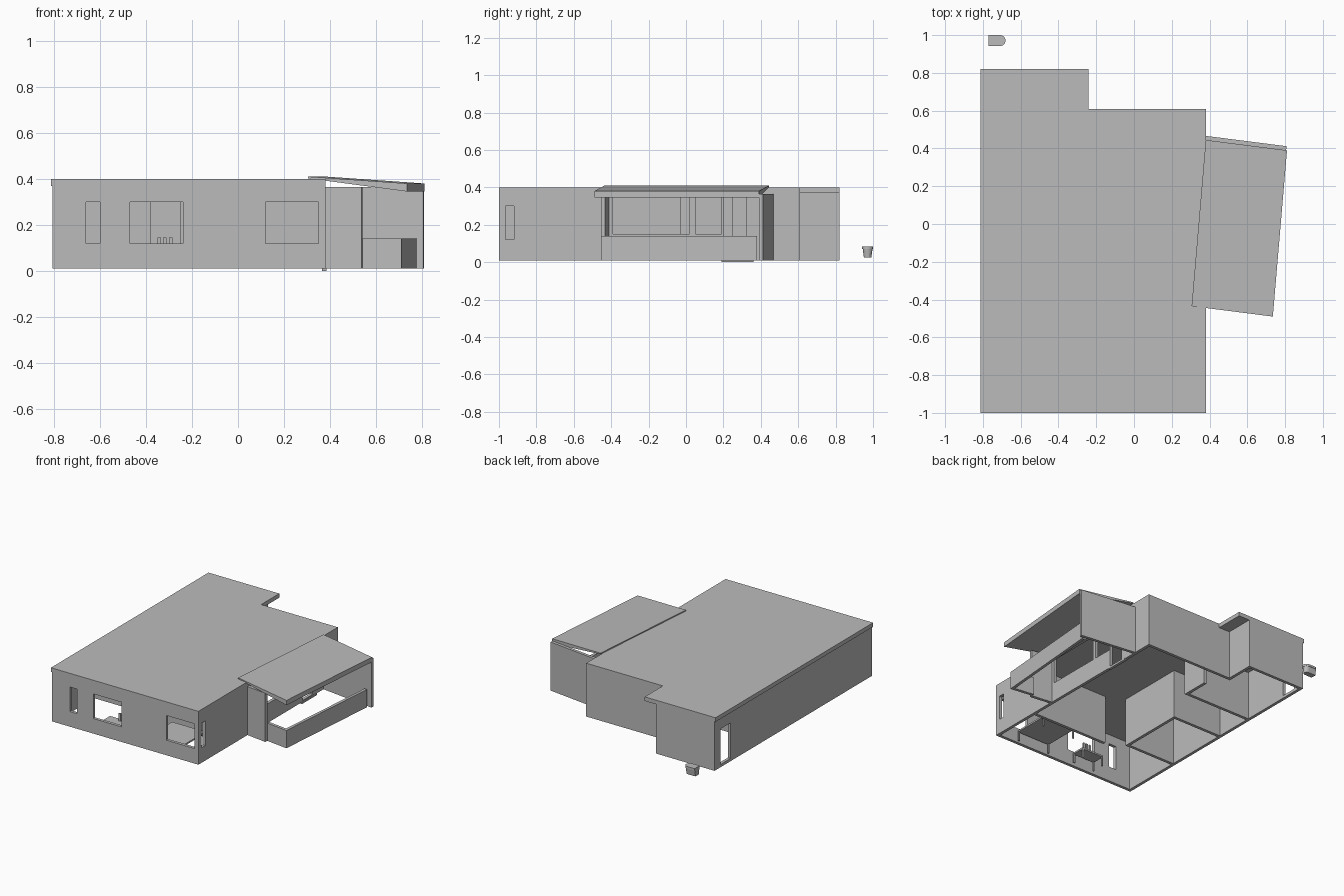
import bpy, bmesh, math
from mathutils import Vector

cube = bpy.data.objects.get("Cube")
if cube:
    bpy.data.objects.remove(cube, do_unlink=True)

grey = bpy.data.materials.new("plain_grey")
grey.use_nodes = True
colour = (0.5, 0.5, 0.5, 1)
grey.diffuse_color = colour
grey.node_tree.nodes["Principled BSDF"].inputs["Base Color"].default_value = colour

BASE, EAVE, TOP, T = 0.01, 0.37, 0.40, 0.022


def finish(name, bm):
    bmesh.ops.recalc_face_normals(bm, faces=bm.faces)
    mesh = bpy.data.meshes.new(name)
    bm.to_mesh(mesh)
    bm.free()
    mesh.materials.append(grey)
    obj = bpy.data.objects.new(name, mesh)
    bpy.context.collection.objects.link(obj)
    return obj


def prism(name, outline, z0, z1):
    """Vertical prism over a plan outline."""
    bm = bmesh.new()
    face = bm.faces.new([bm.verts.new((x, y, z0)) for x, y in outline])
    up = bmesh.ops.extrude_face_region(bm, geom=[face])["geom"]
    bmesh.ops.translate(bm, vec=(0, 0, z1 - z0),
                        verts=[v for v in up if isinstance(v, bmesh.types.BMVert)])
    return finish(name, bm)


def box(name, x0, x1, y0, y1, z0, z1):
    return prism(name, [(x0, y0), (x1, y0), (x1, y1), (x0, y1)], z0, z1)


def wall(name, a, b, z1=EAVE, thick=T):
    """Straight wall; its thickness lies to the left of the run from a to b."""
    a, b = Vector(a), Vector(b)
    side = (b - a).normalized().orthogonal() * thick
    return prism(name, [a, b, b + side, a + side], BASE, z1)


def cut(obj, x0, x1, y0, y1, z0, z1):
    """Cut a box-shaped opening, then drop the cutter."""
    cutter = box("opening_cutter", x0, x1, y0, y1, z0, z1)
    cutter.hide_render = True
    mod = obj.modifiers.new("opening", 'BOOLEAN')
    mod.operation, mod.solver, mod.object = 'DIFFERENCE', 'EXACT', cutter
    bpy.context.view_layer.objects.active = obj
    bpy.ops.object.modifier_apply(modifier=mod.name)
    bpy.data.objects.remove(cutter, do_unlink=True)


# Outer walls: an open ring with an inset inner face
W, E, S, N, N2, J = -0.805, 0.38, -1.0, 0.61, 0.82, -0.33
outer = [(W, S), (E, S), (E, N), (J, N), (J, N2), (W, N2)]
inner = [(W + T, S + T), (E - T, S + T), (E - T, N - T),
         (J - T, N - T), (J - T, N2 - T), (W + T, N2 - T)]
bm = bmesh.new()
rings = [[bm.verts.new((x, y, z)) for x, y in pts]
         for pts, z in ((outer, BASE), (outer, EAVE), (inner, EAVE), (inner, BASE))]
for k in range(4):
    p, q = rings[k], rings[(k + 1) % 4]
    for i in range(6):
        j = (i + 1) % 6
        bm.faces.new((p[i], p[j], q[j], q[i]))
walls = finish("outer_walls", bm)

# Front windows
SILL, HEAD, D = 0.12, 0.30, 0.04
front = [(-0.66, -0.60), (-0.47, -0.24), (0.12, 0.35)]
for x0, x1 in front:
    cut(walls, x0, x1, S - D, S + D, SILL, HEAD)
# Side windows, porch door and rear side door
cut(walls, E - D, E + D, -0.965, -0.92, SILL, HEAD)
cut(walls, E - D, E + D, -0.39, 0.02, 0.15, 0.345)
cut(walls, E - D, E + D, 0.05, 0.19, 0.15, 0.345)
cut(walls, E - D, E + D, 0.20, 0.32, 0.02, 0.345)
cut(walls, W - D, W + D, 0.635, 0.75, 0.03, 0.29)

# Main roof
prism("main_roof", [(-0.813, S), (E, S), (E, N), (-0.24, N), (-0.24, N2), (-0.813, N2)],
      EAVE, TOP)

# Inside partitions
wall("bedroom_long_wall", (-0.38, -0.52), (-0.38, -0.03))
for name, y, x0, x1 in (("bedroom_front_wall", -0.52, W + T, -0.38),
                        ("bedroom_back_wall", -0.03, W + T, -0.38),
                        ("rear_room_wall", 0.27, W + T, -0.24),
                        ("living_room_wall", -0.60, -0.25, E - T)):
    box(name, x0, x1, y - T, y, BASE, EAVE)
wall("hall_wall", (-0.24, 0.27), (-0.24, 0.45))


def table(name, x0, x1, y0, y1, z):
    box(name + "_top", x0, x1, y0, y1, z - 0.012, z)
    leg = 0.01
    for x in (x0, x1 - leg):
        for y in (y0, y1 - leg):
            box(name + "_leg", x, x + leg, y, y + leg, BASE, z - 0.012)


# Furniture
table("dining_table", -0.05, 0.22, -0.96, -0.69, 0.09)
table("desk", -0.44, -0.26, -0.95, -0.85, 0.09)
for i in range(3):
    box("desk_item", -0.35 + i * 0.025, -0.335 + i * 0.025, -0.88, -0.87, 0.09, 0.145)

# Porch walls, set at a slight angle to the house
wall("porch_back_wall", (0.805, 0.39), (0.375, 0.445), 0.365, -T)
wall("porch_front_wall", (0.375, -0.41), (0.54, -0.432), 0.365, -T)
prism("porch_low_wall", [(0.54, -0.432), (0.71, -0.455), (0.778, 0.38), (0.757, 0.38),
                         (0.69, -0.43), (0.54, -0.41)], BASE, 0.14)
box("porch_step", 0.365, 0.385, 0.19, 0.36, 0, 0.012)

# Sloping porch roof
bm = bmesh.new()
plan = [(0.305, -0.435, 0.41), (0.735, -0.49, 0.38), (0.81, 0.39, 0.38), (0.38, 0.445, 0.41)]
upper = [bm.verts.new(p) for p in plan]
lower = [bm.verts.new((x, y, z - (0.035 if x > 0.5 else 0.008))) for x, y, z in plan]
bm.faces.new(upper)
bm.faces.new(lower)
for i in range(4):
    j = (i + 1) % 4
    bm.faces.new((upper[i], upper[j], lower[j], lower[i]))
finish("porch_roof", bm)

# Small tapered bin with a rounded end and a rim
def bin_part(name, r0, r1, z0, z1):
    bm = bmesh.new()
    rings = []
    for r, z in ((r0, z0), (r1, z1)):
        arc = [(-0.709 + r * math.sin(math.pi * k / 8),
                0.971 - r * math.cos(math.pi * k / 8)) for k in range(9)]
        arc += [(-0.77, 0.971 + r), (-0.77, 0.971 - r)]
        rings.append([bm.verts.new((x, y, z)) for x, y in arc])
        bm.faces.new(rings[-1])
    a, b = rings
    for i in range(len(a)):
        j = (i + 1) % len(a)
        bm.faces.new((a[i], a[j], b[j], b[i]))
    finish(name, bm)


bin_part("bin_body", 0.02, 0.026, 0.025, 0.07)
bin_part("bin_rim", 0.029, 0.029, 0.07, 0.085)
